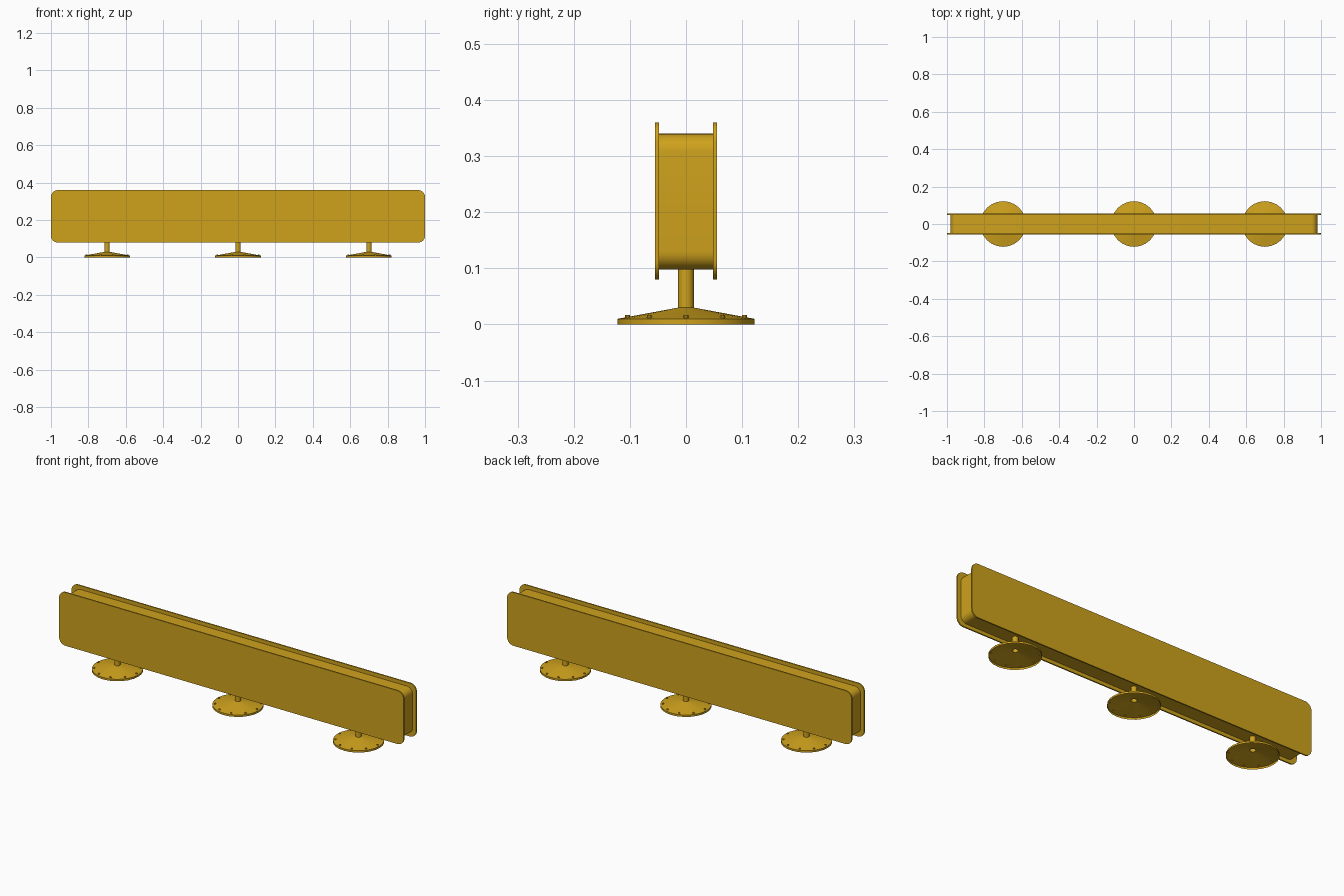
import bpy, bmesh, math

if "Cube" in bpy.data.objects:
    bpy.data.objects.remove(bpy.data.objects["Cube"])

gold = bpy.data.materials.new("amber_paint")
gold.diffuse_color = (0.62, 0.36, 0.012, 1)
gold.use_nodes = True
gold.node_tree.nodes["Principled BSDF"].inputs["Base Color"].default_value = gold.diffuse_color


def finish(name, bm):
    bmesh.ops.recalc_face_normals(bm, faces=bm.faces[:])
    mesh = bpy.data.meshes.new(name)
    bm.to_mesh(mesh)
    bm.free()
    mesh.materials.append(gold)
    ob = bpy.data.objects.new(name, mesh)
    bpy.context.collection.objects.link(ob)
    bpy.ops.object.select_all(action='DESELECT')
    ob.select_set(True)
    bpy.context.view_layer.objects.active = ob
    bpy.ops.object.shade_smooth_by_angle(angle=math.radians(30))
    return ob


def rounded_slab(name, half_x, z0, z1, y0, y1, radius, steps=8):
    """Rounded rectangle in XZ, extruded along Y."""
    bm = bmesh.new()
    corners = [(half_x - radius, z1 - radius, 0), (-half_x + radius, z1 - radius, 90),
               (-half_x + radius, z0 + radius, 180), (half_x - radius, z0 + radius, 270)]
    verts = []
    for cx, cz, start in corners:
        for i in range(steps + 1):
            a = math.radians(start + 90 * i / steps)
            verts.append(bm.verts.new((cx + radius * math.cos(a), y0, cz + radius * math.sin(a))))
    face = bm.faces.new(verts)
    ext = bmesh.ops.extrude_face_region(bm, geom=[face], use_keep_orig=True)
    moved = [g for g in ext["geom"] if isinstance(g, bmesh.types.BMVert)]
    bmesh.ops.translate(bm, verts=moved, vec=(0, y1 - y0, 0))
    return finish(name, bm)


def revolve(name, profile, x, sides):
    """Open sheet spun around the vertical axis at x."""
    bm = bmesh.new()
    rings = [[bm.verts.new((x + r * math.cos(2 * math.pi * i / sides),
                            r * math.sin(2 * math.pi * i / sides), z))
              for i in range(sides)] for r, z in profile]
    for low, high in zip(rings, rings[1:]):
        for i in range(sides):
            j = (i + 1) % sides
            bm.faces.new((low[i], low[j], high[j], high[i]))
    return finish(name, bm)


# Recessed core between two larger face panels
rounded_slab("core", 0.98, 0.098, 0.34, -0.048, 0.048, 0.032)
rounded_slab("front_panel", 1.0, 0.08, 0.36, -0.055, -0.048, 0.036)
rounded_slab("back_panel", 1.0, 0.08, 0.36, 0.048, 0.055, 0.036)

for side, x in (("left", -0.7), ("middle", 0.0), ("right", 0.7)):
    # Hollow flared foot running up into a tubular post
    revolve(side + "_foot", [(0.122, 0), (0.122, 0.01), (0.014, 0.03), (0.014, 0.1)], x, 24)

    # Ring of ten bolts on the foot
    bm = bmesh.new()
    for i in range(10):
        a = 2 * math.pi * i / 10
        made = bmesh.ops.create_cone(bm, cap_ends=True, segments=10,
                                     radius1=0.0045, radius2=0.0045, depth=0.007)
        bmesh.ops.translate(bm, verts=made["verts"],
                            vec=(x + 0.11 * math.cos(a), 0.11 * math.sin(a), 0.0135))
    finish(side + "_bolts", bm)
